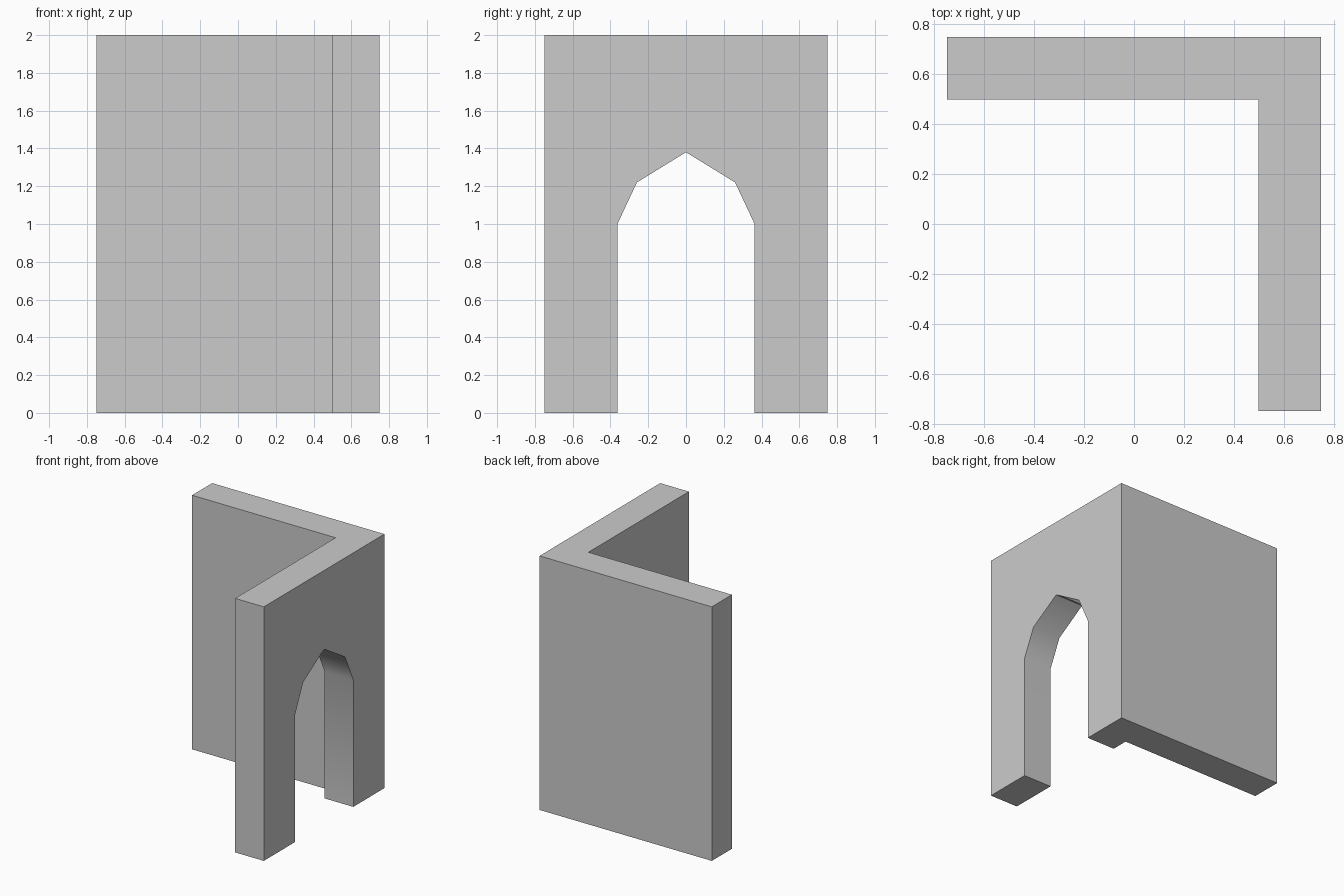
import bpy, bmesh, math
from mathutils import Vector

if "Cube" in bpy.data.objects:
    bpy.data.objects.remove(bpy.data.objects["Cube"])


def prism(name, points, direction):
    """Extrude a closed flat outline along a direction into a solid."""
    bm = bmesh.new()
    face = bm.faces.new([bm.verts.new(p) for p in points])
    result = bmesh.ops.extrude_face_region(bm, geom=[face], use_keep_orig=True)
    moved = [g for g in result["geom"] if isinstance(g, bmesh.types.BMVert)]
    bmesh.ops.translate(bm, verts=moved, vec=Vector(direction))
    bmesh.ops.recalc_face_normals(bm, faces=bm.faces[:])
    mesh = bpy.data.meshes.new(name)
    bm.to_mesh(mesh)
    bm.free()
    obj = bpy.data.objects.new(name, mesh)
    bpy.context.collection.objects.link(obj)
    return obj


HALF, INNER, HEIGHT = 0.75, 0.5, 2.0

# L-shaped corner wall
footprint = [(-HALF, HALF), (-HALF, INNER), (INNER, INNER),
             (INNER, -HALF), (HALF, -HALF), (HALF, HALF)]
wall = prism("corner_wall", [(x, y, 0) for x, y in footprint], (0, 0, HEIGHT))

# Pointed doorway, mirrored about its centre line
side = [(0.363, -0.1), (0.363, 1.0), (0.26, 1.22)]
arch = side + [(0, 1.38)] + [(-y, z) for y, z in reversed(side)]
cutter = prism("doorway_cutter", [(INNER - 0.1, y, z) for y, z in arch], (0.45, 0, 0))
cutter.hide_render = True

# Cut the doorway through the right wall
cut = wall.modifiers.new("doorway", "BOOLEAN")
cut.operation = "DIFFERENCE"
cut.solver = "EXACT"
cut.object = cutter
bpy.context.view_layer.objects.active = wall
wall.select_set(True)
bpy.ops.object.modifier_apply(modifier=cut.name)
bpy.data.objects.remove(cutter)

# Soft shading inside the arch, crisp wall corners
bpy.ops.object.shade_smooth_by_angle(angle=math.radians(40))
